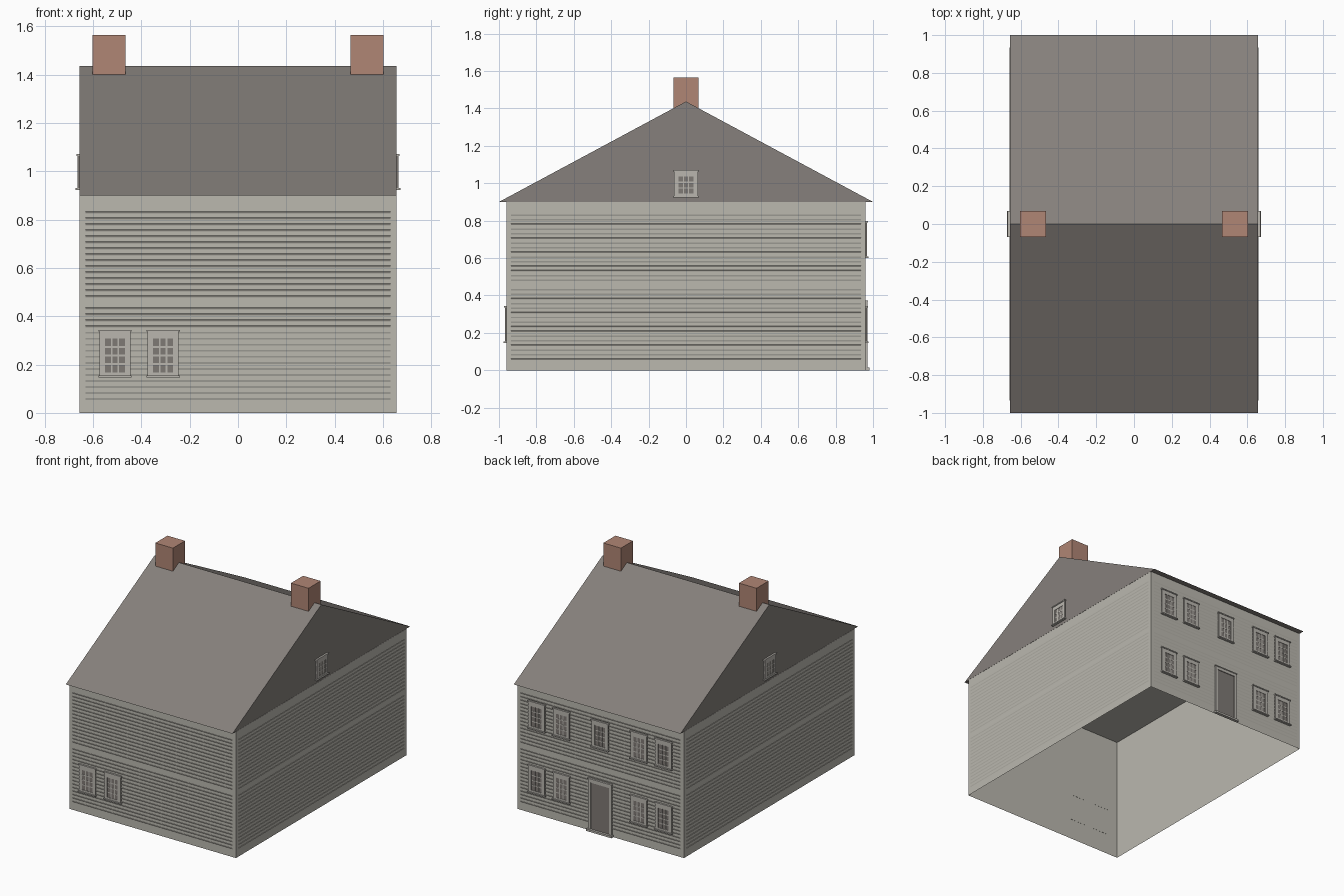
import bpy, bmesh
from math import pi
from mathutils import Matrix, Vector

cube = bpy.data.objects.get("Cube")
if cube:
    bpy.data.objects.remove(cube)


def material(name, rgb):
    m = bpy.data.materials.new(name)
    m.use_nodes = True
    m.diffuse_color = (*rgb, 1)
    m.node_tree.nodes["Principled BSDF"].inputs["Base Color"].default_value = (*rgb, 1)
    return m


SIDING = material("pale stone siding", (0.495, 0.48, 0.43))
TRIM = material("pale trim", (0.49, 0.468, 0.43))
ROOF = material("warm grey roof", (0.238, 0.217, 0.2))
GLASS = material("dark grey glass and door", (0.212, 0.194, 0.178))
BRICK = material("chimney brick", (0.435, 0.238, 0.178))

HX, HY, EAVE, RIDGE = 0.656, 0.96, 0.9, 1.437


def finish(name, bm, mats, place=Matrix()):
    me = bpy.data.meshes.new(name)
    bm.to_mesh(me)
    bm.free()
    for m in mats:
        me.materials.append(m)
    ob = bpy.data.objects.new(name, me)
    ob.matrix_world = place
    bpy.context.collection.objects.link(ob)


def box(bm, x, y, z, index=0):
    """Add a box from three (low, high) ranges."""
    size = Vector((x[1] - x[0], y[1] - y[0], z[1] - z[0]))
    mid = Vector((sum(x), sum(y), sum(z))) / 2
    mat = Matrix.Translation(mid) @ Matrix.Diagonal((*size, 1))
    new = bmesh.ops.create_cube(bm, size=1, matrix=mat)["verts"]
    for f in {f for v in new for f in v.link_faces}:
        f.material_index = index


def on_wall(angle, distance):
    """Wall frame: local x runs along the wall, local -y points outward."""
    return Matrix.Rotation(angle, 4, "Z") @ Matrix.Translation((0, -distance, 0))


FRONT, BACK = on_wall(0, HY), on_wall(pi, HY)
SIDES = {"left": on_wall(pi / 2, HX), "right": on_wall(-pi / 2, HX)}

# Hollow walls with a ceiling, open below
bm = bmesh.new()
box(bm, (-HX, HX), (-HY, HY), (0, EAVE - 0.001))
floor = [f for f in bm.faces if f.calc_center_median().z < 0.01]
bmesh.ops.delete(bm, geom=floor, context="FACES_ONLY")
finish("house_walls", bm, [SIDING])

# Gable roof
bm = bmesh.new()
gable = bm.faces.new([bm.verts.new((-HX, y, z))
                      for y, z in ((-1, EAVE), (1, EAVE), (0, RIDGE))])
new = bmesh.ops.extrude_face_region(bm, geom=[gable], use_keep_orig=True)["geom"]
bmesh.ops.translate(bm, vec=(2 * HX, 0, 0),
                    verts=[v for v in new if isinstance(v, bmesh.types.BMVert)])
bmesh.ops.recalc_face_normals(bm, faces=bm.faces)
finish("gable_roof", bm, [ROOF])

# Chimneys
for side, s in (("left", 1), ("right", -1)):
    bm = bmesh.new()
    box(bm, sorted((s * 0.465, s * 0.603)), (-0.068, 0.068), (1.4, 1.565))
    finish(side + "_chimney", bm, [BRICK])

# Clapboard ledges in two bands: a flat top and a face sloping back to the wall
rows = [0.058 + 0.0249 * i for i in range(16)] + [0.481 + 0.0249 * i for i in range(15)]


def clapboards(name, place, half):
    bm = bmesh.new()
    for z in rows:
        low, lip, top = [[bm.verts.new((x, y, z + dz)) for x in (-half, half)]
                         for y, dz in ((0, -0.004), (-0.0025, 0.003), (0, 0.004))]
        for a, b in ((low, lip), (lip, top)):
            bm.faces.new((a[0], a[1], b[1], b[0]))
    finish(name, bm, [SIDING], place)


clapboards("front_clapboards", FRONT, HX - 0.025)
clapboards("back_clapboards", BACK, HX - 0.025)
for side, place in SIDES.items():
    clapboards(side + "_clapboards", place, HY - 0.025)


def window(name, place, x, z0, z1, lines, w=0.064):
    """Sash window: casing, panes in three columns, muntins, cap and sill."""
    bm = bmesh.new()
    px, pz0, pz1 = w - 0.023, z0 + 0.017, z1 - 0.034
    box(bm, (-w, w), (-0.006, 0.001), (z0, z1), 1)
    for s in (-1, 1):
        box(bm, sorted((s * px, s * w)), (-0.009, 0), (z0, z1))
    box(bm, (-px, px), (-0.009, 0), (z0, pz0))
    box(bm, (-px, px), (-0.009, 0), (pz1, z1))
    bar = 0.0035
    for i in (1, 2):
        c = -px + 2 * px * i / 3
        box(bm, (c - bar, c + bar), (-0.0072, 0), (pz0, pz1))
    for i in range(1, lines):
        c = pz0 + (pz1 - pz0) * i / lines
        box(bm, (-px, px), (-0.007, 0), (c - bar, c + bar))
    box(bm, (-w - 0.005, w + 0.005), (-0.013, 0), (z1 - 0.006, z1 + 0.002))
    box(bm, (-w - 0.005, w + 0.005), (-0.017, 0), (z0 - 0.004, z0 + 0.004))
    # Drop the hidden backs so nothing shows inside the house
    backs = [f for f in bm.faces if f.calc_center_median().y > -0.0005]
    bmesh.ops.delete(bm, geom=backs, context="FACES_ONLY")
    finish(name, bm, [TRIM, GLASS], place @ Matrix.Translation((x, 0, 0)))


for i, x in enumerate((-0.509, -0.31)):
    window(f"front_window_{i + 1}", FRONT, x, 0.15, 0.342, 4)
for i, x in enumerate((-0.5, -0.305, 0, 0.305, 0.5)):
    window(f"back_upper_window_{i + 1}", BACK, x, 0.605, 0.797, 4)
    if x:
        window(f"back_lower_window_{i + 1}", BACK, x, 0.15, 0.342, 4)
for side, place in SIDES.items():
    window(side + "_gable_window", place, 0, 0.927, 1.07, 3)

# Back door with casing, cap and step
bm = bmesh.new()
box(bm, (-0.075, 0.075), (-0.005, 0), (0.01, 0.35), 1)
for s in (-1, 1):
    box(bm, sorted((s * 0.073, s * 0.092)), (-0.011, 0), (0, 0.37))
box(bm, (-0.074, 0.074), (-0.011, 0), (0.346, 0.37))
box(bm, (-0.096, 0.096), (-0.014, 0), (0.367, 0.374))
box(bm, (-0.1, 0.1), (-0.022, 0), (0, 0.014))
backs = [f for f in bm.faces if f.calc_center_median().y > -0.0005]
bmesh.ops.delete(bm, geom=backs, context="FACES_ONLY")
finish("back_door", bm, [TRIM, GLASS], BACK)
